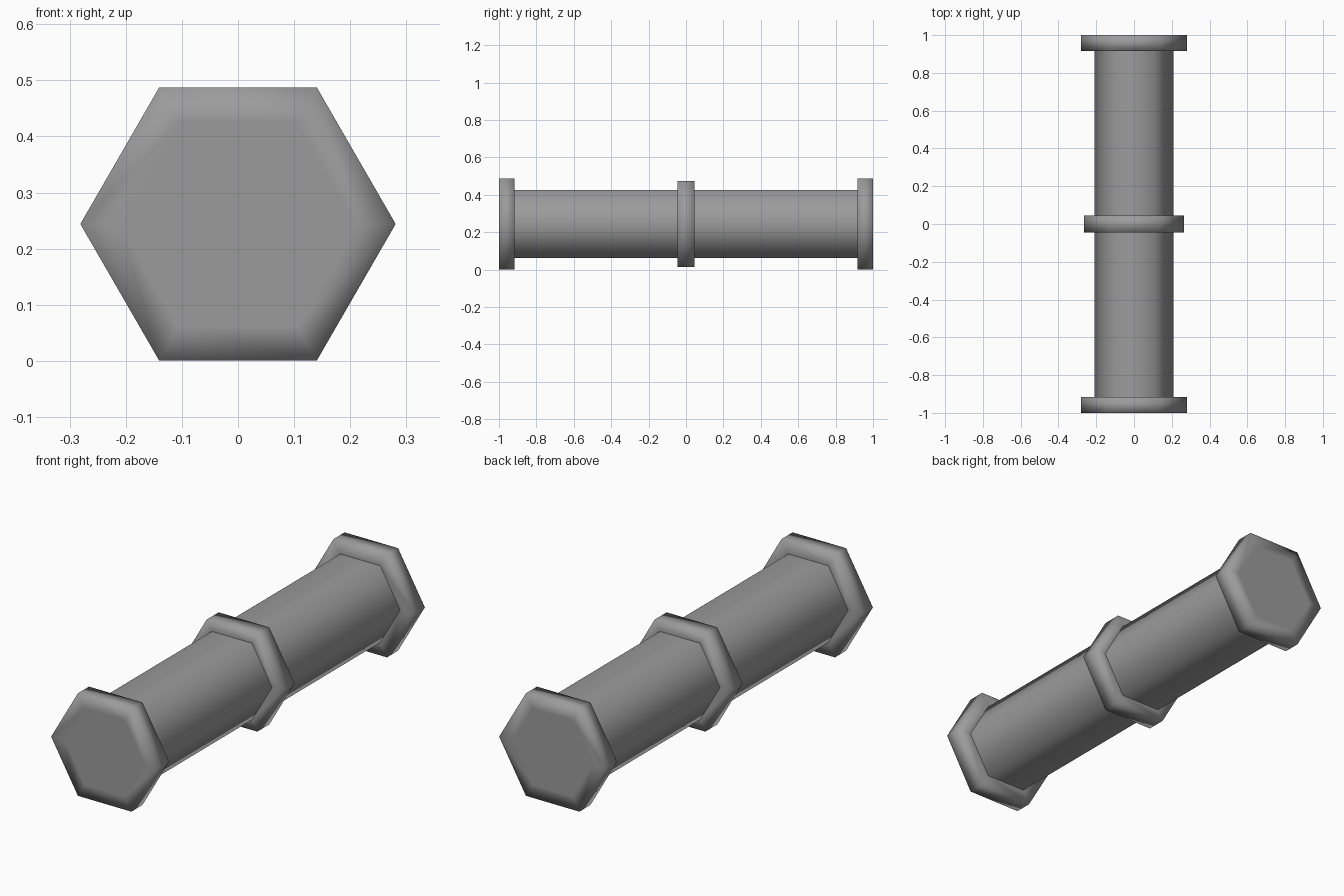
import bpy
import bmesh
from math import cos, sin, tau

cube = bpy.data.objects.get("Cube")
if cube:
    bpy.data.objects.remove(cube, do_unlink=True)

SIDES = 6
CENTRE_Z = 0.244
SHAFT_R, FLANGE_R, COLLAR_R = 0.21, 0.281, 0.266
FLANGE_Y, COLLAR_Y = 0.917, 0.045

grey = bpy.data.materials.new("grey_metal")
grey.use_nodes = True
grey.diffuse_color = (0.33, 0.33, 0.33, 1)
grey.node_tree.nodes["Principled BSDF"].inputs["Base Color"].default_value = grey.diffuse_color


def hex_part(name, profile, cap=False):
    """Skin hexagonal rings given as (radius, y), optionally capping the first."""
    bm = bmesh.new()
    rings = []
    for radius, y in profile:
        angles = [tau * i / SIDES for i in range(SIDES)]
        rings.append([bm.verts.new((radius * cos(a), y, CENTRE_Z + radius * sin(a)))
                      for a in angles])
    for a, b in zip(rings, rings[1:]):
        for i in range(SIDES):
            j = (i + 1) % SIDES
            bm.faces.new((a[i], a[j], b[j], b[i]))
    if cap:
        bm.faces.new(rings[0])
    bmesh.ops.recalc_face_normals(bm, faces=bm.faces)
    # Consistent outward normals: the outer wall must face away from the axis
    wall = max(bm.faces, key=lambda f: f.calc_center_median().z)
    if wall.normal.z < 0:
        bmesh.ops.reverse_faces(bm, faces=bm.faces)
    for face in bm.faces:
        face.smooth = True
    mesh = bpy.data.meshes.new(name)
    bm.to_mesh(mesh)
    bm.free()
    mesh.materials.append(grey)
    obj = bpy.data.objects.new(name, mesh)
    bpy.context.collection.objects.link(obj)


# Shaft halves and end flanges, front and back
for side, s in (("front", -1), ("back", 1)):
    hex_part(side + "_shaft", [(SHAFT_R, s * FLANGE_Y), (SHAFT_R, s * COLLAR_Y)])
    hex_part(side + "_flange",
             [(SHAFT_R, s), (FLANGE_R, s), (FLANGE_R, s * FLANGE_Y), (SHAFT_R, s * FLANGE_Y)],
             cap=True)

# Middle collar
hex_part("middle_collar",
         [(SHAFT_R, -COLLAR_Y), (COLLAR_R, -COLLAR_Y), (COLLAR_R, COLLAR_Y), (SHAFT_R, COLLAR_Y)])
